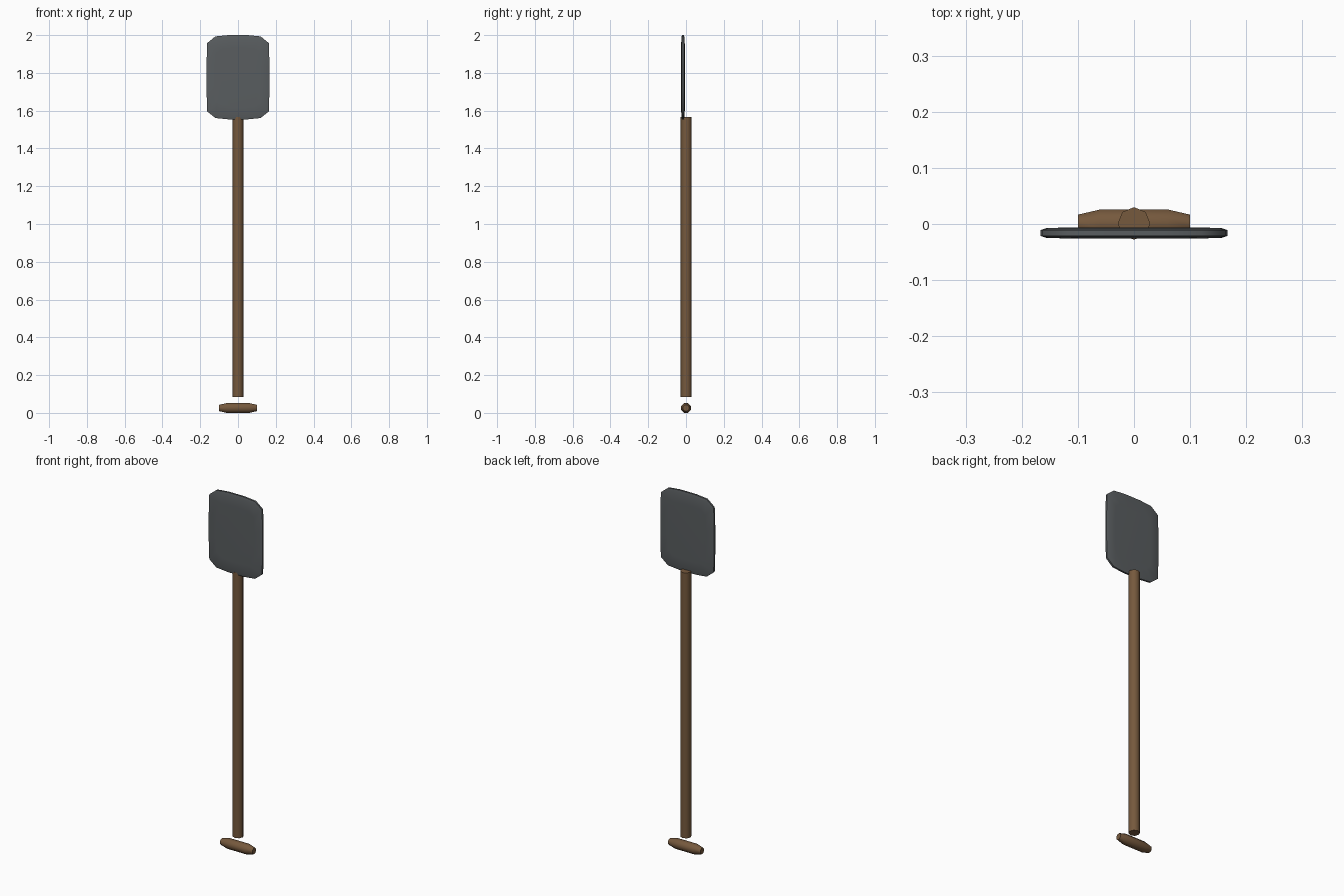
import bpy, bmesh
from math import radians, sin, cos, pi

if "Cube" in bpy.data.objects:
    bpy.data.objects.remove(bpy.data.objects["Cube"], do_unlink=True)


def material(name, color):
    mat = bpy.data.materials.new(name)
    mat.use_nodes = True
    mat.diffuse_color = (*color, 1)
    mat.node_tree.nodes["Principled BSDF"].inputs["Base Color"].default_value = (*color, 1)
    return mat


wood = material("brown wood", (0.18, 0.1, 0.047))
steel = material("dark grey steel", (0.1, 0.11, 0.116))


def loft(name, rings, mat):
    """Join rings of equal point count into a capped solid."""
    bm = bmesh.new()
    loops = [[bm.verts.new(p) for p in ring] for ring in rings]
    for a, b in zip(loops, loops[1:]):
        for i in range(len(a)):
            j = (i + 1) % len(a)
            bm.faces.new((a[i], a[j], b[j], b[i]))
    bm.faces.new(loops[0])
    bm.faces.new(loops[-1])
    bmesh.ops.recalc_face_normals(bm, faces=bm.faces[:])
    mesh = bpy.data.meshes.new(name)
    bm.to_mesh(mesh)
    bm.free()
    mesh.materials.append(mat)
    obj = bpy.data.objects.new(name, mesh)
    bpy.context.collection.objects.link(obj)
    bpy.ops.object.select_all(action="DESELECT")
    obj.select_set(True)
    bpy.context.view_layer.objects.active = obj
    bpy.ops.object.shade_smooth_by_angle(angle=radians(50))
    return obj


def octagon(radius, turn=0):
    return [(radius * cos(turn + i * pi / 4), radius * sin(turn + i * pi / 4)) for i in range(8)]


# Long shaft
loft("shaft", [[(u, v + 0.001, z) for u, v in octagon(0.029)] for z in (0.083, 1.567)], wood)

# Crosswise grip, narrowing at its ends
profile = [(-0.1, 0.018), (-0.06, 0.028), (0.06, 0.028), (0.1, 0.018)]
loft("grip", [[(x, u, v + 0.026) for u, v in octagon(r, pi / 8)] for x, r in profile], wood)

# Flat blade with clipped corners and softly thinned edges
quarter = [(0.167, 0.06), (0.163, 0.181), (0.12, 0.216), (0.05, 0.223)]
right = quarter + [(x, -z) for x, z in reversed(quarter)]
outline = quarter + [(-x, z) for x, z in reversed(quarter)]
outline += [(-x, -z) for x, z in quarter] + [(x, -z) for x, z in reversed(quarter)]
layers = [(0.7, -0.01), (0.94, -0.0085), (1, -0.005), (1, 0.005), (0.94, 0.0085), (0.7, 0.01)]
loft("blade", [[(x * s, y - 0.016, z * s + 1.777) for x, z in outline] for s, y in layers], steel)
